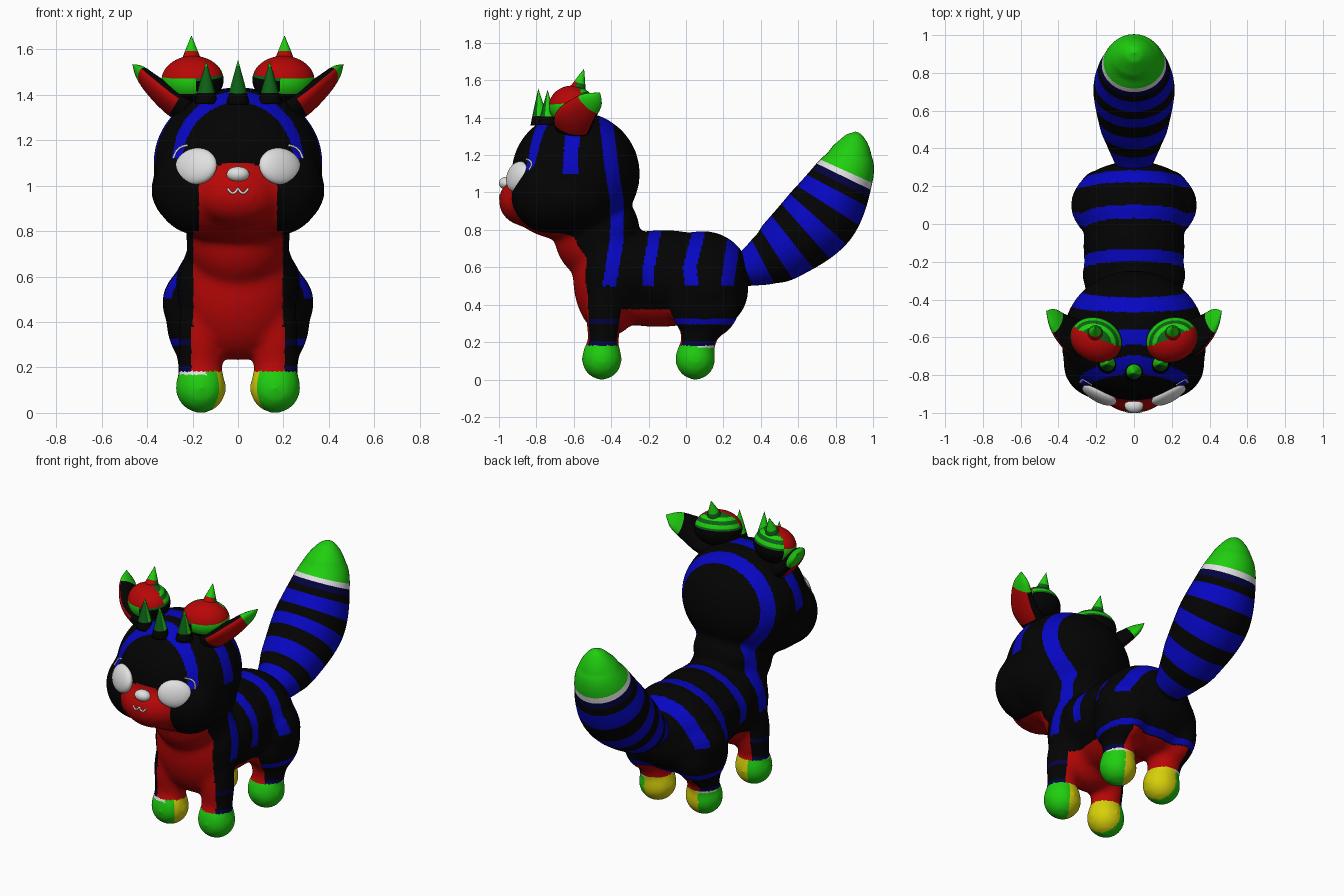
import bpy
import bmesh
import math
from mathutils import Vector, Matrix
from mathutils.bvhtree import BVHTree

cube = bpy.data.objects.get("Cube")
if cube:
    bpy.data.objects.remove(cube, do_unlink=True)

COLOURS = {
    "black": (0.001, 0.001, 0.001), "blue": (0.002, 0.002, 0.54), "navy": (0.001, 0.001, 0.05),
    "red": (0.48, 0.002, 0.002), "green": (0.014, 0.62, 0.005), "dark green": (0.004, 0.12, 0.008),
    "yellow": (0.68, 0.63, 0.003), "white": (0.75, 0.75, 0.75),
}
NAMES = list(COLOURS)
for label, rgb in COLOURS.items():
    mat = bpy.data.materials.new(label)
    mat.use_nodes = True
    mat.diffuse_color = (*rgb, 1)
    mat.node_tree.nodes["Principled BSDF"].inputs["Base Color"].default_value = (*rgb, 1)
    COLOURS[label] = mat

def finish(name, bm):
    """Turn a bmesh into a smooth object carrying the palette."""
    bmesh.ops.recalc_face_normals(bm, faces=bm.faces)
    for f in bm.faces:
        f.smooth = True
    me = bpy.data.meshes.new(name)
    bm.to_mesh(me)
    bm.free()
    for mat in COLOURS.values():
        me.materials.append(mat)
    obj = bpy.data.objects.new(name, me)
    bpy.context.collection.objects.link(obj)
    return obj

def add_ball(bm, centre, radii, tilt=0, yaw=0, seg=32):
    turn = Matrix.Rotation(yaw, 4, 'Z') @ Matrix.Rotation(tilt, 4, 'X')
    mat = Matrix.Translation(centre) @ turn @ Matrix.Diagonal((*radii, 1))
    bmesh.ops.create_uvsphere(bm, u_segments=seg, v_segments=seg // 2, radius=1, matrix=mat)
    return mat

def ball(name, centre, radii, rule, tilt=0, yaw=0):
    """Ellipsoid coloured by a rule on its unit-sphere coordinates."""
    bm = bmesh.new()
    inv = add_ball(bm, centre, radii, tilt, yaw, 56).inverted()
    for f in bm.faces:
        f.material_index = NAMES.index(rule(inv @ f.calc_center_median()))
    finish(name, bm)

def loft(name, path, wide, rule, sides=24, steps=8):
    """Tube through (x, y, z, wide radius, thin radius) points; rule(s, normal) colours it."""
    pts = [Vector(p) for p in path]
    pts = [pts[0] * 2 - pts[1]] + pts + [pts[-1]]
    rows = [b + ((c - a) * t + (a * 2 - b * 5 + c * 4 - d) * t ** 2
                 + (b * 3 - a - c * 3 + d) * t ** 3) / 2
            for a, b, c, d in zip(pts, pts[1:], pts[2:], pts[3:])
            for t in (k / steps for k in range(steps))] + [pts[-1]]
    spots = [Vector(r[:3]) for r in rows]
    angles = [math.tau * j / sides for j in range(sides)]
    bm = bmesh.new()
    rings, length = [], [0]
    for i, (c, row) in enumerate(zip(spots, rows)):
        tan = (spots[min(i + 1, len(rows) - 1)] - spots[max(i - 1, 0)]).normalized()
        w = Vector(wide)
        w = (w - tan * w.dot(tan)).normalized()
        v = tan.cross(w)
        rings.append([bm.verts.new(c + w * row[3] * math.cos(q) + v * row[4] * math.sin(q))
                      for q in angles])
        length.append(length[-1] + (c - spots[max(i - 1, 0)]).length)
    bands = {bm.faces.new((low[j - 1], low[j], high[j], high[j - 1])):
             (length[i + 1] + length[i + 2]) / 2 / length[-1]
             for i, (low, high) in enumerate(zip(rings, rings[1:])) for j in range(sides)}
    bm.normal_update()
    for f, s in bands.items():
        f.material_index = NAMES.index(rule(s, f.normal))
    bm.faces.new(rings[0])
    bmesh.ops.remove_doubles(bm, verts=bm.verts, dist=0.0005)
    finish(name, bm)

# Body, head and legs: overlapping ellipsoids fused into one skin
bm = bmesh.new()
for centre, radii in [
    ((0, -0.59, 1.1), (0.375, 0.345, 0.335)),     # skull
    ((0, -0.64, 0.98), (0.385, 0.32, 0.235)),     # jaw
    ((0, -0.86, 0.955), (0.19, 0.142, 0.135)),    # muzzle
    ((0, -0.48, 0.77), (0.23, 0.225, 0.24)),      # neck
    ((0, -0.38, 0.82), (0.2, 0.13, 0.14)),        # nape
    ((0, -0.41, 0.55), (0.265, 0.195, 0.32)),     # chest
    ((0, -0.27, 0.58), (0.275, 0.2, 0.2)),        # shoulders
    ((0, -0.12, 0.56), (0.27, 0.4, 0.24)),        # torso
    ((0, -0.15, 0.45), (0.2, 0.36, 0.17)),        # belly
    ((0, 0.09, 0.56), (0.28, 0.25, 0.235)),       # rump
    ((0, 0.1, 0.485), (0.337, 0.235, 0.23)),      # haunches
]:
    add_ball(bm, centre, radii)
for side in (-1, 1):
    add_ball(bm, (side * 0.17, -0.74, 0.99), (0.205, 0.19, 0.21))      # cheek
    add_ball(bm, (side * 0.165, -0.44, 0.34), (0.1, 0.095, 0.24))      # front leg
    add_ball(bm, (side * 0.165, -0.445, 0.23), (0.098, 0.08, 0.12))
    add_ball(bm, (side * 0.185, 0.1, 0.4), (0.13, 0.19, 0.19))         # hind leg
    add_ball(bm, (side * 0.17, 0.07, 0.25), (0.1, 0.1, 0.15))
    for y in (-0.45, 0.05):
        add_ball(bm, (side * 0.164, y, 0.11), (0.113, 0.109, 0.113))   # foot
        add_ball(bm, (side * 0.164, y, 0.15), (0.106, 0.103, 0.065))
body = finish("body_and_head", bm)
bpy.context.view_layer.objects.active = body
remesh = body.modifiers.new("fuse", 'REMESH')
remesh.mode, remesh.voxel_size = 'VOXEL', 0.018
relax = body.modifiers.new("relax", 'SMOOTH')
relax.factor, relax.iterations = 0.5, 12
body.modifiers.new("refine", 'SUBSURF').levels = 1
for m in ("fuse", "relax", "refine"):
    bpy.ops.object.modifier_apply(modifier=m)

# Coat markings: each stripe is a half width and a (z, y) line
STRIPES = [
    (0.037, [(0.5, -0.41), (0.75, -0.37), (0.95, -0.37), (1.15, -0.4), (1.42, -0.43)]),
    (0.04, [(1.1, -0.62), (1.46, -0.6)]),
    (0.032, [(0.5, -0.2), (0.6, -0.2), (0.82, -0.16)]),
    (0.036, [(0.5, 0.03), (0.6, 0.02), (0.82, 0.075)]),
    (0.035, [(0.5, 0.22), (0.82, 0.265)]),
]

def in_stripe(p):
    return any(z0 <= p.z <= z1 and abs(p.y - y0 - (y1 - y0) * (p.z - z0) / (z1 - z0)) < half
               for half, line in STRIPES for (z0, y0), (z1, y1) in zip(line, line[1:]))

def coat(p):
    x, y, z = abs(p.x), p.y, p.z
    if z < 0.182:   # feet: outer side green, inner side yellow, a pale cuff on some
        if z > 0.168 and (y > 0.06 and x > 0.17 or y < -0.45 and p.x < -0.14):
            return "white"
        inward, back = 0.163 - x, y + (0.45 if y < -0.2 else -0.05)
        return "yellow" if inward + 0.62 * back > 0.033 else "green"
    muzzle = z < 1.1 - x * x and y < -0.7 and x < 0.17
    chest = z < 0.8 and y < -0.44 and x < 0.197
    if muzzle or chest or x < 0.205 and z < (0.375 if y < 0.12 else 0.29):
        return "red"
    if z < 0.205:
        return "navy"
    if 0.295 < z < 0.325:
        return "blue" if y > -0.3 else "navy"
    brow = math.hypot(x / 0.285, (z - 1.1) / 0.31)
    if in_stripe(p) or y < -0.66 and z > 1.12 and 0.86 < brow < 1.02:
        return "blue"
    return "black"

for poly in body.data.polygons:
    poly.use_smooth = True
    poly.material_index = NAMES.index(coat(poly.center))
tree = BVHTree.FromPolygons([v.co for v in body.data.vertices],
                            [p.vertices for p in body.data.polygons])

def on_face(x, z):
    return tree.ray_cast(Vector((x, -2, z)), Vector((0, 1, 0)))[0]

def face_line(name, points, radius):
    path = [(*on_face(x, z), radius, radius) for x, z in points]
    loft(name, path, (0, 1, 0), lambda s, n: "white", 8, 4)

# Tail with bands and a bright tip
def tail_rule(s, n):
    for limit, colour in ((0.79, "green"), (0.772, "white"), (0.74, "navy"), (0.685, "black")):
        if s > limit:
            return colour
    return "blue" if (s / 0.171) % 1 > 0.48 else "black"

TAIL = [(0.24, 0.56, 0.07), (0.32, 0.59, 0.095), (0.42, 0.635, 0.135), (0.525, 0.7, 0.172),
        (0.72, 0.875, 0.203), (0.85, 1.1, 0.157), (0.888, 1.22, 0.108), (0.904, 1.3, 0.05),
        (0.906, 1.326, 0)]
loft("tail", [(0, y, z, r * 1.06, r) for y, z, r in TAIL], (1, 0, 0), tail_rule, 32, 12)

def spike(name, x, y, z, h, lean, rule):
    path = [(x, y, z, 0.052, 0.052), (x, y + lean / 2, z + h / 2, 0.027, 0.027),
            (x, y + lean, z + h, 0, 0)]
    loft(name, path, (1, 0, 0), rule, 16, 6)

def crown_rule(s, n):
    return "black" if s < 0.25 else "dark green" if n.y < -0.35 and s < 0.85 else "green"

def crest_spike_rule(s, n):
    return "green" if s > 0.45 else "red" if n.y < -0.4 else "dark green"

spike("crown_spike_middle", 0, -0.78, 1.36, 0.195, -0.01, crown_rule)
for side, tag in ((-1, "right"), (1, "left")):
    # Ear: dark shell, red hollow, green tip
    def ear_rule(s, n):
        hollow = n.dot(Vector((side * 0.6, -0.6, -0.5))) > 0.35
        return "green" if s > 0.7 else "red" if hollow and s > 0.15 else "black"
    ear = [(0.23, -0.61, 1.33, 0.09, 0.06), (0.31, -0.6, 1.385, 0.105, 0.05),
           (0.38, -0.55, 1.445, 0.085, 0.04), (0.43, -0.495, 1.495, 0.055, 0.025),
           (0.465, -0.46, 1.535, 0, 0)]
    loft(f"{tag}_ear", [(side * p[0], *p[1:]) for p in ear], (0, 1, -0.35), ear_rule)

    # Crest: red front over a green patch, green rings behind, dark base
    def crest_rule(q):
        if q.y < 0.2 and q.z > 0.27:
            return "red"
        if q.y < 0.2 and q.z > -0.4 and q.x * side > -0.45:
            return "yellow" if q.z > 0.18 else "green"
        if q.z < 0.15:
            return "black"
        return "green" if (q.z / 0.4) % 1 > 0.5 else "dark green"
    ball(f"{tag}_crest", (side * 0.2, -0.612, 1.465), (0.14, 0.118, 0.106), crest_rule,
         0.15, side * 0.4)
    spike(f"{tag}_crest_spike", side * 0.205, -0.585, 1.53, 0.132, 0.04, crest_spike_rule)
    spike(f"crown_spike_{tag}", side * 0.14, -0.74, 1.36, 0.19, 0, crown_rule)

    # Eye and lash
    ball(f"{tag}_eye", on_face(side * 0.185, 1.085) + Vector((0, 0.006, 0)),
         (0.102, 0.04, 0.083), lambda q: "white", -0.25, side * 0.5)
    lash = ((0.22, 1.178), (0.25, 1.17), (0.272, 1.15), (0.285, 1.12))
    face_line(f"{tag}_lash", [(side * x, z) for x, z in lash], 0.005)

# Nose and mouth
ball("nose", (0, -0.962, 1.05), (0.05, 0.038, 0.034), lambda q: "white")
mouth = [(i * 0.0075, 0.987 - 0.02 * abs(math.sin(math.pi * i / 6))) for i in range(-6, 7)]
face_line("mouth", mouth, 0.005)
